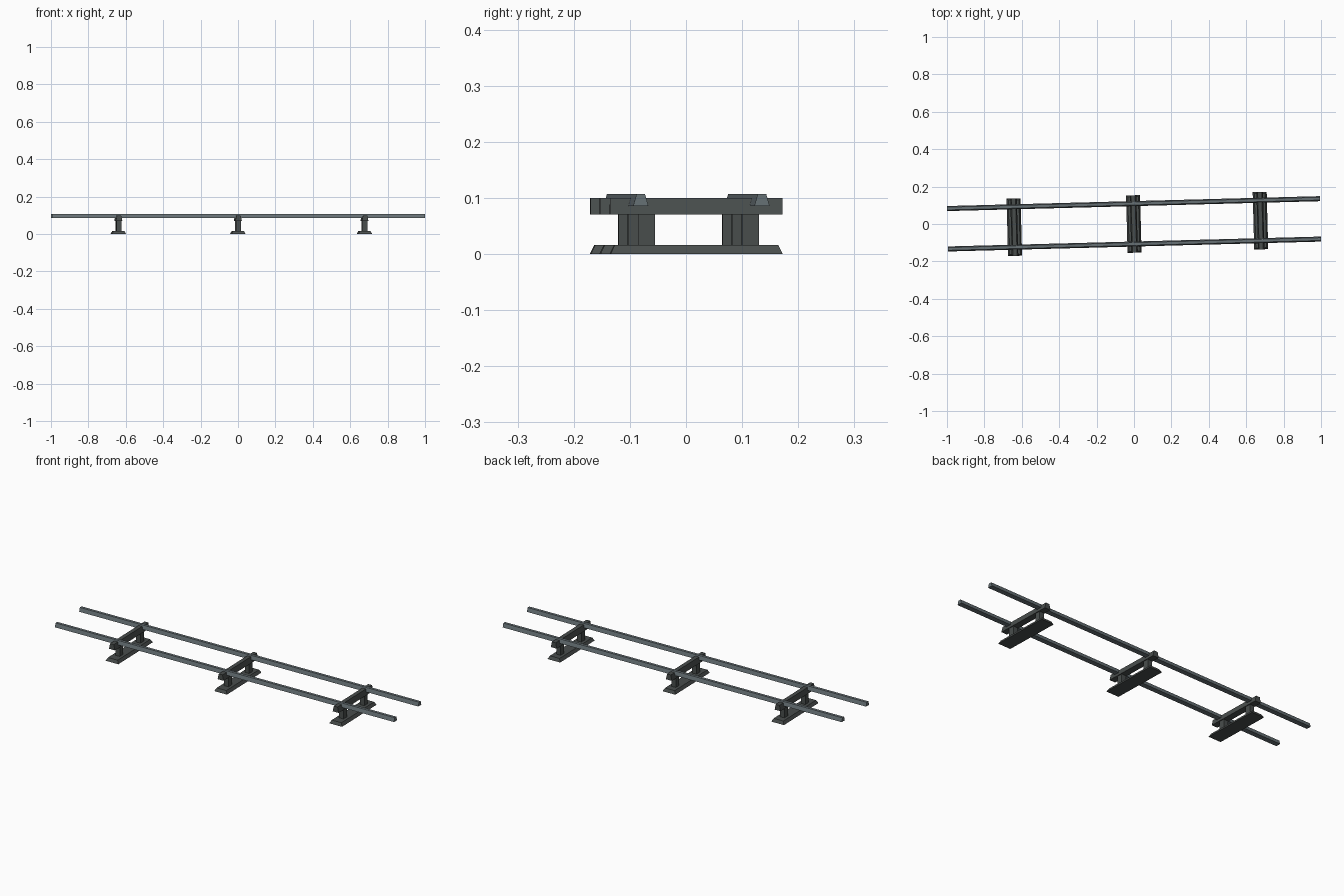
import bpy, bmesh, math
from mathutils import Matrix

if "Cube" in bpy.data.objects:
    bpy.data.objects.remove(bpy.data.objects["Cube"])

ANGLE = math.atan(0.0265)      # whole track is turned slightly about z
SLOPE = math.tan(ANGLE)


def material(name, rgb):
    m = bpy.data.materials.new(name)
    m.diffuse_color = (*rgb, 1)
    m.use_nodes = True
    m.node_tree.nodes["Principled BSDF"].inputs["Base Color"].default_value = m.diffuse_color
    return m


rail_steel = material("rail grey", (0.135, 0.165, 0.178))
dark_steel = material("dark support grey", (0.066, 0.075, 0.073))


def tapered_box(name, centre, bottom, top, z0, z1, mat):
    """Box whose bottom and top rectangles (x, y sizes) may differ."""
    bm = bmesh.new()
    bmesh.ops.create_cube(bm, size=1)
    for v in bm.verts:
        sx, sy = top if v.co.z > 0 else bottom
        v.co.x *= sx
        v.co.y *= sy
        v.co.z = z1 if v.co.z > 0 else z0
    bm.transform(Matrix.Translation((centre[0], centre[1], 0))
                 @ Matrix.Rotation(ANGLE, 4, 'Z'))
    mesh = bpy.data.meshes.new(name)
    bm.to_mesh(mesh)
    bm.free()
    mesh.materials.append(mat)
    obj = bpy.data.objects.new(name, mesh)
    bpy.context.collection.objects.link(obj)
    return obj


# Two long rails, narrower on top
for side, label in ((-1, "front"), (1, "back")):
    off = side * 0.108
    tapered_box(f"{label}_rail", (-off * SLOPE, off + 0.001),
                (1.995, 0.027), (1.995, 0.015), 0.086, 0.107, rail_steel)

# Three supports: foot, two posts and a cross beam
for i, x in enumerate((-0.64, -0.001, 0.676), 1):
    y = x * SLOPE
    tapered_box(f"support_foot_{i}", (x, y), (0.075, 0.307), (0.057, 0.291),
                0, 0.0165, dark_steel)
    for side in (-1, 1):
        off = side * 0.0925
        tapered_box(f"support_post_{i}", (x - off * SLOPE, y + off + 0.004),
                    (0.026, 0.03), (0.026, 0.03), 0.0155, 0.071, dark_steel)
    tapered_box(f"cross_beam_{i}", (x, y), (0.035, 0.307), (0.022, 0.307),
                0.07, 0.1, dark_steel)
